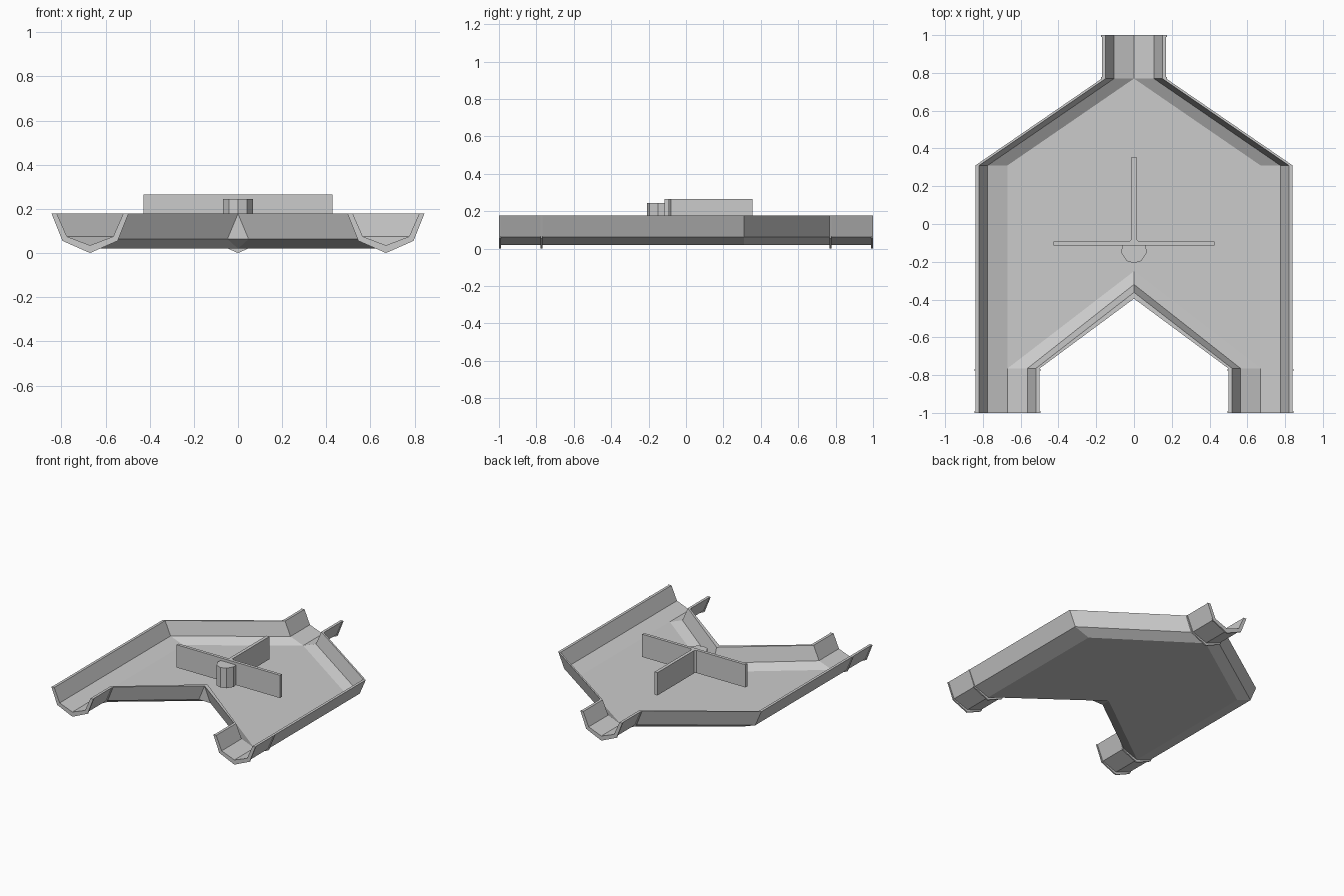
import bpy, bmesh

if "Cube" in bpy.data.objects:
    bpy.data.objects.remove(bpy.data.objects["Cube"])

TOP = 0.178
LEG = 0.67                       # x of the leg centre lines
INNER = [(0.15, TOP), (0.105, 0.075), (0, 0.035)]
OUTER = [(0.17, TOP), (0.12, 0.063), (0, 0.02)]
MIDDLE = [(0.16, TOP - 0.001), (0.112, 0.069), (0, 0.027)]
FLANGE = [(0.174, TOP), (0.125, 0.055), (0, 0.0)]
END = 0.99


def finish(bm, name, mirror=False):
    bmesh.ops.remove_doubles(bm, verts=bm.verts, dist=0.0002)
    bmesh.ops.recalc_face_normals(bm, faces=bm.faces)
    me = bpy.data.meshes.new(name)
    bm.to_mesh(me)
    bm.free()
    ob = bpy.data.objects.new(name, me)
    bpy.context.collection.objects.link(ob)
    if mirror:
        mod = ob.modifiers.new("mirror", 'MIRROR')
        mod.use_clip = True
    return ob


def face(bm, *pts):
    bm.faces.new([bm.verts.new(p) for p in pts])


def strip(bm, a, b):
    for i in range(len(a) - 1):
        face(bm, a[i], a[i + 1], b[i + 1], b[i])


def prism(name, pts, z0, z1):
    bm = bmesh.new()
    lo = [bm.verts.new((x, y, z0)) for x, y in pts]
    f = bm.faces.new(lo)
    ext = bmesh.ops.extrude_face_region(bm, geom=[f])
    for v in ext["geom"]:
        if isinstance(v, bmesh.types.BMVert):
            v.co.z = z1
    return finish(bm, name)


# Forked channel body: right half, mirrored
bm = bmesh.new()
rows = {}
for key, prof, apex in (("in", INNER, [(0, -0.362), (0, -0.32), (0, -0.25)]),
                        ("out", OUTER, [(0, -0.395), (0.048, -0.395), (0, -0.27)])):
    side = [[(LEG + d, -END, z), (LEG + d, -0.765, z), (LEG + d, 0.31, z),
             (d, 0.77, z), (d, END, z)] for d, z in prof]
    fork = [[(LEG - d, -END, z), (LEG - d, -0.765, z), (*a, z)]
            for (d, z), a in zip(prof, apex)]
    for r in (side, fork):
        strip(bm, r[0], r[1])
        strip(bm, r[1], r[2])
    z = prof[2][1]
    face(bm, (LEG, -0.765, z), (LEG, 0.31, z), (0, 0.77, z), (*apex[2], z))
    rows[key] = (side, fork)
# blunt nose of the fork
kz = OUTER[1][1]
face(bm, (0, -0.395, TOP), (0.048, -0.395, kz), (0, -0.395, kz))
face(bm, (0.048, -0.395, kz), (0, -0.27, OUTER[2][1]), (0, -0.395, kz))
# wall tops and channel ends
for a, b in zip(rows["in"], rows["out"]):
    strip(bm, a[0], b[0])
    strip(bm, [r[0] for r in a], [r[0] for r in b])
strip(bm, [r[-1] for r in rows["in"][0]], [r[-1] for r in rows["out"][0]])
finish(bm, "channel_body", True)


# Thin flanges around the channel ends
def flange(name, x, y0, y1, inside):
    loop = [(-d, z) for d, z in FLANGE] + [(d, z) for d, z in FLANGE[1::-1]]
    hole = [(-d, z) for d, z in inside] + [(d, z) for d, z in inside[1::-1]]
    bm = bmesh.new()
    ring = [[(x + d, y, z) for d, z in p]
            for p, y in ((loop, y0), (loop, y1), (hole, y1), (hole, y0))]
    for i in range(4):
        strip(bm, ring[i], ring[(i + 1) % 4])
    for k in (0, -1):
        face(bm, *[r[k] for r in ring])
    finish(bm, name)


for x, s, label in ((LEG, -1, "right_leg"), (-LEG, -1, "left_leg"), (0, 1, "back")):
    flange(label + "_end_flange", x, s * END, s * 1.0, INNER)
    flange(label + "_inner_flange", x, s * 0.767, s * 0.777, MIDDLE)

# Diverter: cross plate, long fin and faceted pin
prism("cross_plate", [(-0.427, -0.115), (0.427, -0.115), (0.427, -0.092), (-0.427, -0.092)], 0.095, 0.265)
prism("long_fin", [(-0.024, -0.092), (0.024, -0.092), (0.012, -0.08), (0.012, 0.355),
                   (-0.012, 0.355), (-0.012, -0.08)], 0.095, 0.265)
half = [(0.062, -0.115), (0.068, -0.15), (0.04, -0.195)]
prism("pivot_pin", half + [(0, -0.208)] + [(-x, y) for x, y in half[::-1]], 0.095, 0.245)
